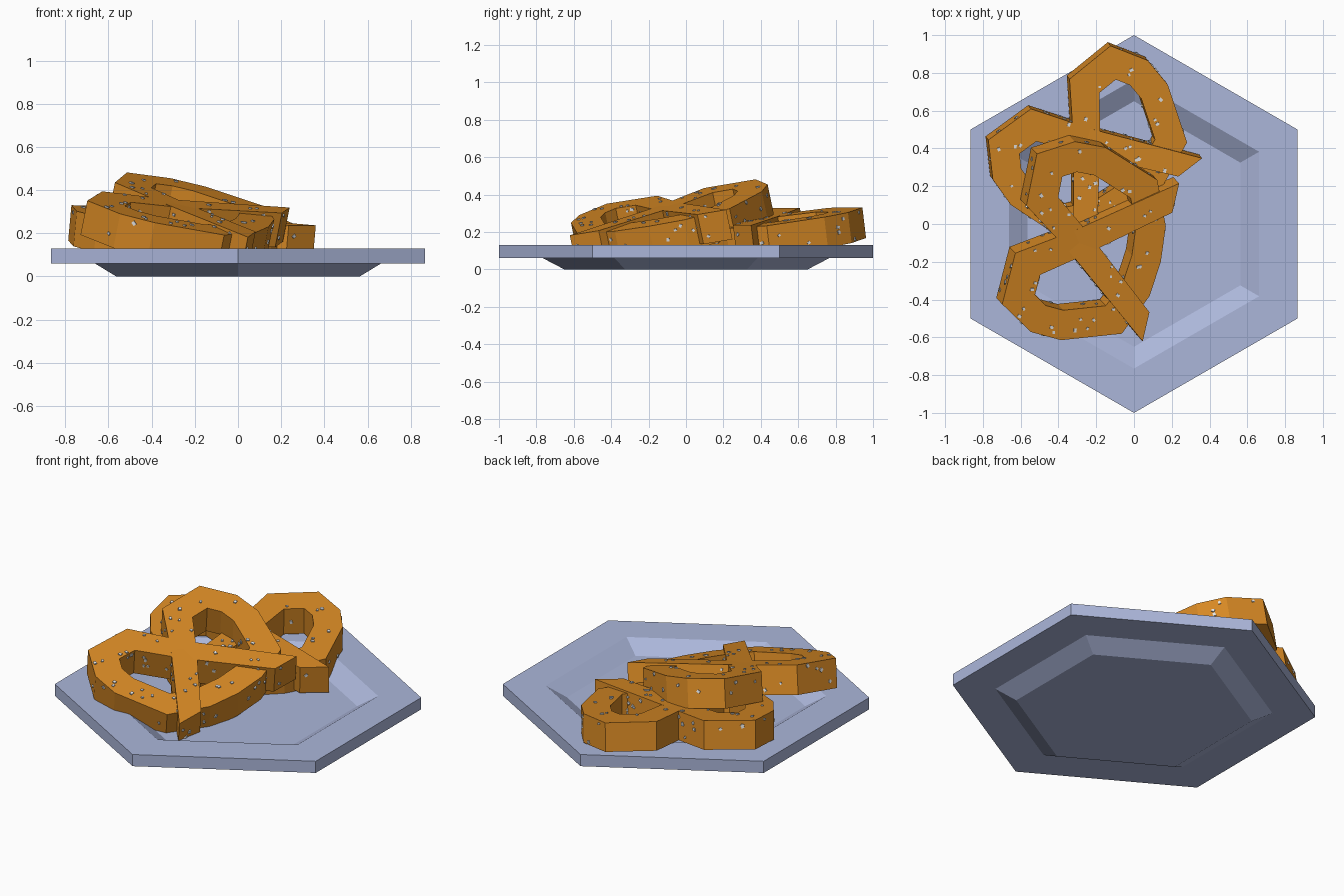
import bpy, bmesh, math, random
from mathutils import Vector, Matrix

if "Cube" in bpy.data.objects:
    bpy.data.objects.remove(bpy.data.objects["Cube"])

random.seed(7)


def material(name, color):
    m = bpy.data.materials.new(name)
    m.diffuse_color = (*color, 1)
    m.use_nodes = True
    m.node_tree.nodes["Principled BSDF"].inputs["Base Color"].default_value = m.diffuse_color
    return m


PLATE = material("blue_grey_ceramic", (0.41, 0.47, 0.70))
CRUST = material("baked_crust", (0.68, 0.25, 0.018))
SALT = material("salt_white", (0.78, 0.78, 0.78))


def finish(bm, name, mat):
    bmesh.ops.recalc_face_normals(bm, faces=bm.faces)
    me = bpy.data.meshes.new(name)
    bm.to_mesh(me)
    bm.free()
    me.materials.append(mat)
    ob = bpy.data.objects.new(name, me)
    bpy.context.collection.objects.link(ob)
    return ob


# Hexagonal plate: closed profile (radius, z) turned in six steps
def plate():
    profile = [(0.65, 0.0), (0.765, 0.06), (1.0, 0.06),
               (1.0, 0.13), (0.765, 0.13), (0.65, 0.065)]
    bm = bmesh.new()
    rings = []
    for r, z in profile:
        rings.append([bm.verts.new((r * math.cos(math.radians(90 + 60 * k)),
                                    r * math.sin(math.radians(90 + 60 * k)), z))
                      for k in range(6)])
    for a, b in zip(rings, rings[1:]):
        for k in range(6):
            n = (k + 1) % 6
            bm.faces.new((a[k], a[n], b[n], b[k]))
    bm.faces.new(rings[0])
    bm.faces.new(rings[-1])
    finish(bm, "plate", PLATE)


# Pretzel centreline: (u, v, lift); the second half mirrors the first
HALF = [(0.44, 0.35, 0.02), (0, 0, 0), (-0.24, -0.17, 0), (-0.245, -0.365, 0),
        (-0.12, -0.44, 0), (0.01, -0.445, 0), (0.27, -0.355, 0), (0.35, -0.17, 0)]
PATH = HALF + [(0.365, 0, 0)] + [(u, -v, h) for u, v, h in reversed(HALF)]
THICK = 0.165


def pretzel(name, centre, angle, slope):
    a = math.radians(angle)
    ux, uy = math.cos(a), math.sin(a)
    b, c = slope
    U = Vector((ux, uy, b * ux + c * uy))
    V = Vector((-uy, ux, -b * uy + c * ux))
    N = Vector((-b, -c, 1)).normalized()
    origin = Vector(centre)

    # rectangular section swept along the path with mitred corners
    bm = bmesh.new()
    pts = [Vector(p[:2]) for p in PATH]
    last = len(pts) - 1
    sections = []
    for i, p in enumerate(pts):
        before = (p - pts[i - 1]).normalized() if i > 0 else None
        after = (pts[i + 1] - p).normalized() if i < last else None
        if before is None or after is None:
            # tips are cut square to the pretzel axis
            d = after or before
            side = Vector((0, 1 if d.x > 0 else -1))
            half = 0.062 / abs(d.x)
        else:
            t = (before + after).normalized()
            side = Vector((-t.y, t.x))
            half = (0.07 if i in (1, last - 1) else 0.078) / t.dot(after)
        lift = PATH[i][2]
        ring = []
        for s, depth in ((1, 0), (-1, 0), (-1, THICK), (1, THICK)):
            q = p + side * half * s
            ring.append(bm.verts.new(origin + U * q.x + V * q.y + N * (lift - depth)))
        sections.append(ring)
    for r0, r1 in zip(sections, sections[1:]):
        for k in range(4):
            n = (k + 1) % 4
            bm.faces.new((r0[k], r0[n], r1[n], r1[k]))
    bm.faces.new(sections[0])
    bm.faces.new(sections[-1])
    bmesh.ops.recalc_face_normals(bm, faces=bm.faces)

    # salt grains scattered over the crust, denser on larger faces
    grains = bmesh.new()
    faces = list(bm.faces)
    areas = [f.calc_area() for f in faces]
    for f in random.choices(faces, areas, k=160):
        p0, p1, p2, p3 = [v.co for v in f.verts]
        s, t = random.uniform(0.08, 0.92), random.uniform(0.12, 0.88)
        pos = p0.lerp(p1, s).lerp(p3.lerp(p2, s), t)
        size = random.uniform(0.013, 0.021)
        spin = Matrix.Rotation(random.uniform(0, 3), 4, 'Z')
        turn = f.normal.to_track_quat('Z', 'Y').to_matrix().to_4x4()
        bmesh.ops.create_cube(grains, size=1, matrix=Matrix.Translation(pos) @ turn @ spin
                              @ Matrix.Diagonal((size, size * 0.8, 0.012, 1)))
    finish(bm, name, CRUST)
    finish(grains, name + "_salt", SALT)


plate()
# lower pretzel leans on the rim, upper pretzel leans on the lower one
pretzel("lower_pretzel", (-0.25, 0.437, 0.282), -52.4, (-0.09, 0.12))
pretzel("upper_pretzel", (-0.29, -0.10, 0.338), -13, (-0.20, 0.21))
